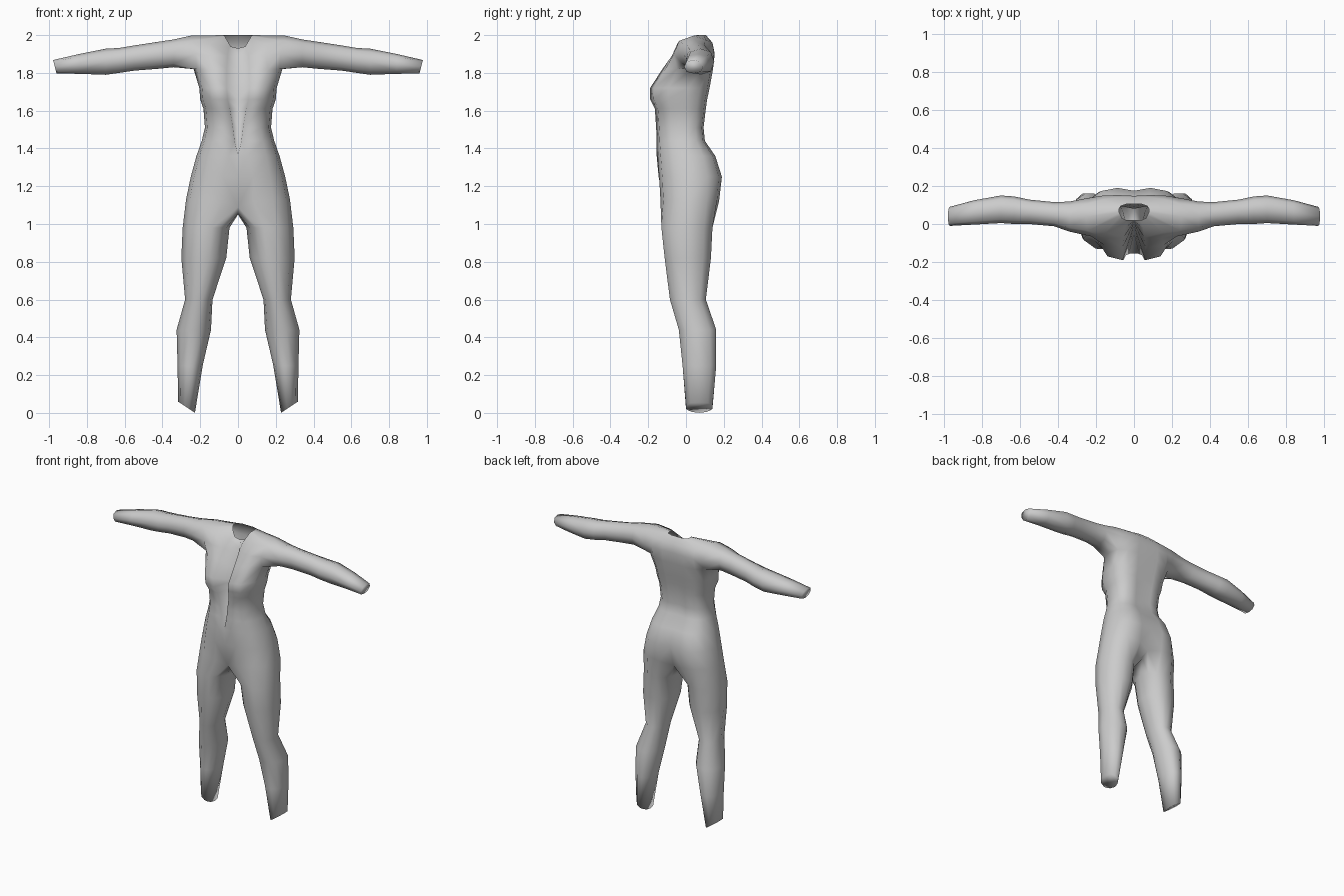
import bpy, bmesh, math

grey = bpy.data.materials.new("light grey cloth")
grey.diffuse_color = (0.6, 0.6, 0.6, 1)

bm = bmesh.new()


def ring(points):
    return [bm.verts.new(p) for p in points]


def bridge(a, b, closed=True, skip=()):
    n = len(a)
    for i in range(n if closed else n - 1):
        if i not in skip:
            j = (i + 1) % n
            bm.faces.new((a[i], a[j], b[j], b[i]))


def torso_ring(z, w, yf, yb, ym, xi, yc, ybc):
    """Half ring from front centre, round the side, to back centre."""
    f, b = yf - ym, yb - ym
    return ring([(0, yc, z), (xi, yf, z), (.68 * w, ym + .9 * f, z),
                 (.93 * w, ym + .5 * f, z), (w, ym, z), (.92 * w, ym + .55 * b, z),
                 (.7 * w, ym + .9 * b, z), (.35 * w, yb, z), (0, ybc, z)])


# Torso: z, half width, front, back, side y, inner x, front centre y, back centre y
levels = [
    (1.25, .25, -.142, .19, .02, .08, -.145, .175),
    (1.36, .22, -.150, .155, .01, .05, -.155, .145),
    (1.44, .192, -.155, .10, .0, .018, -.07, .09),
    (1.51, .175, -.158, .093, .0, .027, -.05, .08),
    (1.61, .183, -.165, .105, .0, .043, -.03, .09),
    (1.66, .20, -.19, .112, .0, .055, -.02, .10),
    (1.72, .205, -.19, .125, .01, .06, -.01, .115),
    (1.82, .235, -.125, .143, .03, .06, .005, .135),
]
# Hip ring that opens into the leg, plus the crotch seam
hip = ring([(0, -.115, 1.09), (.08, -.135, 1.12), (.185, -.12, 1.13), (.255, -.06, 1.13),
            (.275, .02, 1.13), (.255, .11, 1.13), (.19, .165, 1.13), (.09, .175, 1.12),
            (0, .14, 1.10)])
crotch = ring([(0, .09, 1.065), (0, .02, 1.05), (0, -.07, 1.055)])
rings = [hip] + [torso_ring(*l) for l in levels]
for a, b in zip(rings, rings[1:]):
    bridge(a, b, closed=False)

# Chest, shoulder and open neck rings; columns 3 to 5 leave the armhole open
low = rings[-1]
chest = ring([(0, .012, 1.88), (.055, -.07, 1.89), (.145, -.075, 1.89), (.225, -.065, 1.9),
              (.235, .04, 1.9), (.225, .14, 1.9), (.16, .15, 1.9), (.08, .152, 1.9),
              (0, .148, 1.9)])
shoulder = ring([(0, .016, 1.91), (.048, -.02, 1.935), (.15, -.045, 1.955),
                 (.245, -.035, 1.97), (.25, .04, 1.997), (.245, .105, 1.975),
                 (.16, .13, 1.965), (.08, .14, 1.96), (0, .14, 1.96)])
neck = ring([(0, .02, 1.93), (.038, .02, 1.94), (.062, .03, 1.98), (.07, .045, 1.995),
             (.078, .06, 2), (.078, .08, 2), (.07, .095, 2), (.04, .105, 2), (0, .105, 2)])
bridge(low, chest, False, (3, 4))
bridge(chest, shoulder, False, (3, 4))
bridge(shoulder, neck, False)
armhole = [low[3], low[4], low[5], chest[5], shoulder[5], shoulder[4], shoulder[3], chest[3]]
bm.verts.remove(chest[4])

# Arm: x, bottom z, top z, front y, back y, end slant
sections = [(.34, 1.83, 1.977, -.04, .118, 0), (.42, 1.822, 1.965, -.012, .115, 0),
            (.55, 1.812, 1.945, .0, .128, 0), (.63, 1.80, 1.932, .0, .145, 0),
            (.70, 1.79, 1.928, .005, .15, 0), (.84, 1.795, 1.90, -.003, .125, 0),
            (.97, 1.797, 1.868, -.01, .09, .25)]
around = [(-.75, -.75), (0, -1), (.75, -.75), (1, 0), (.75, .75), (0, 1), (-.75, .75), (-1, 0)]
last = armhole
for x, z0, z1, y0, y1, slant in sections:
    cy, cz, ry, rz = (y0 + y1) / 2, (z0 + z1) / 2, (y1 - y0) / 2, (z1 - z0) / 2
    cur = ring([(x + slant * rz * v, cy + ry * u, cz + rz * v) for u, v in around])
    bridge(last, cur)
    last = cur
bm.faces.new(last)

# Leg: z, inner x, outer x, front y, back y, hem slope
sections = [(.98, .045, .293, -.13, .14, 0), (.82, .062, .30, -.113, .132, 0),
            (.60, .135, .28, -.085, .105, 0), (.44, .143, .325, -.038, .16, 0),
            (.25, .187, .32, -.018, .16, 0), (.03, .228, .317, 0, .14, .66)]
angles = [-125, -105, -75, -40, 0, 40, 75, 105, 125, 150, 180, 210]
last = hip + crotch
for z, x0, x1, y0, y1, slope in sections:
    cx, cy, rx, ry = (x0 + x1) / 2, (y0 + y1) / 2, (x1 - x0) / 2, (y1 - y0) / 2
    pts = []
    for a in map(math.radians, angles):
        dx = rx * math.cos(a)
        pts.append((cx + dx, cy + ry * math.sin(a) / .966, z + slope * dx))
    cur = ring(pts)
    bridge(last, cur)
    last = cur
bm.faces.new(last)

bmesh.ops.recalc_face_normals(bm, faces=bm.faces)
mesh = bpy.data.meshes.new("bodysuit")
bm.to_mesh(mesh)
bm.free()
mesh.materials.append(grey)
suit = bpy.data.objects.new("bodysuit", mesh)
bpy.context.collection.objects.link(suit)

# Mirror the half suit and shade it smooth
mirror = suit.modifiers.new("mirror", 'MIRROR')
mirror.merge_threshold = .0005
for p in mesh.polygons:
    p.use_smooth = True
